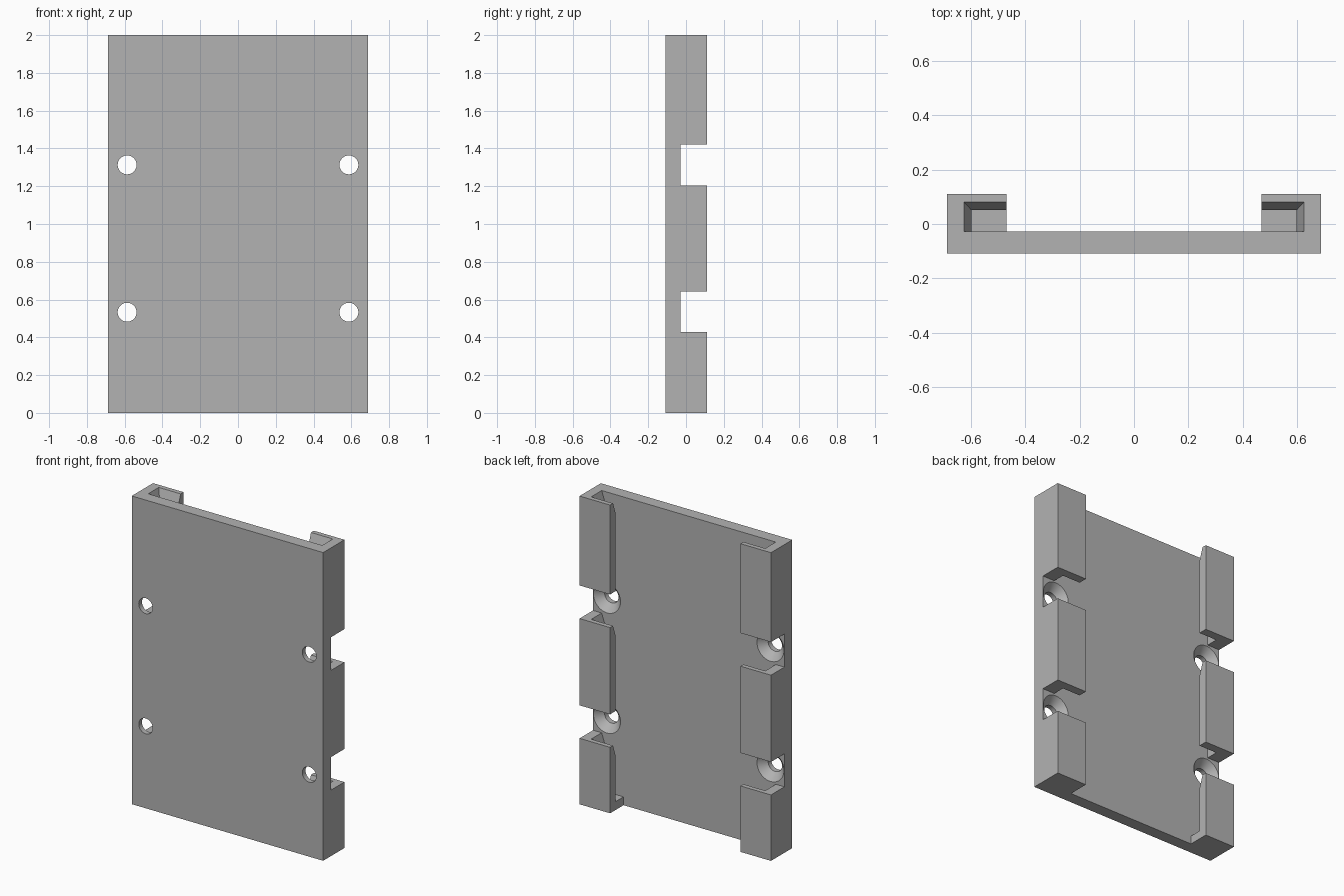
import bpy, bmesh, math
from mathutils import Matrix

cube = bpy.data.objects.get("Cube")
if cube:
    bpy.data.objects.remove(cube, do_unlink=True)

HALF_W, FRONT, FLOOR, BACK = 0.687, -0.108, -0.028, 0.11
LIP_X, LEAD = 0.468, 0.08
SEGMENTS = {"lower": (0, 0.428), "middle": (0.642, 1.205), "upper": (1.42, 2)}
HOLE_X, HOLE_Z = 0.587, (0.533, 1.313)
HOLE_R, SINK_R = 0.05, 0.097

grey = bpy.data.materials.new("plain grey")
grey.use_nodes = True
grey.diffuse_color = (0.45, 0.45, 0.45, 1)
grey.node_tree.nodes["Principled BSDF"].inputs["Base Color"].default_value = grey.diffuse_color


def loft(name, rings):
    """Closed solid through matching rings of points."""
    bm = bmesh.new()
    loops = [[bm.verts.new(p) for p in ring] for ring in rings]
    n = len(loops[0])
    for a, b in zip(loops, loops[1:]):
        for i in range(n):
            j = (i + 1) % n
            bm.faces.new((a[i], a[j], b[j], b[i]))
    bm.faces.new(loops[0][::-1])
    bm.faces.new(loops[-1])
    bmesh.ops.recalc_face_normals(bm, faces=bm.faces)
    mesh = bpy.data.meshes.new(name)
    bm.to_mesh(mesh)
    bm.free()
    mesh.materials.append(grey)
    ob = bpy.data.objects.new(name, mesh)
    bpy.context.collection.objects.link(ob)
    return ob


def box(name, x0, x1, y0, y1, z0, z1):
    return loft(name, [[(x0, y0, z), (x1, y0, z), (x1, y1, z), (x0, y1, z)] for z in (z0, z1)])


def circle(r, x, y, z, n=48):
    return [(x + r * math.cos(2 * math.pi * i / n), y, z + r * math.sin(2 * math.pi * i / n))
            for i in range(n)]


# Back plate with four countersunk screw holes
plate = box("back_plate", -HALF_W, HALF_W, FRONT, FLOOR, 0, 2)
cutters = []
for x in (-HOLE_X, HOLE_X):
    for z in HOLE_Z:
        slope = SINK_R - HOLE_R
        steps = ((HOLE_R, FRONT - 0.05), (HOLE_R, FLOOR - slope), (SINK_R + 0.002, FLOOR + 0.002))
        cutter = loft("screw_hole_cutter", [circle(r, x, y, z) for r, y in steps])
        cutter.hide_render = True
        cutters.append(cutter)
        mod = plate.modifiers.new("screw hole", "BOOLEAN")
        mod.operation, mod.solver, mod.object = "DIFFERENCE", "EXACT", cutter

bpy.context.view_layer.update()
cut = bpy.data.meshes.new_from_object(plate.evaluated_get(bpy.context.evaluated_depsgraph_get()))
plate.modifiers.clear()
plate.data = cut
for cutter in cutters:
    bpy.data.objects.remove(cutter, do_unlink=True)

# Smooth shading round the holes, sharp elsewhere
bpy.ops.object.select_all(action="DESELECT")
plate.select_set(True)
bpy.context.view_layer.objects.active = plate
bpy.ops.object.shade_smooth_by_angle(angle=math.radians(30))


def rail_ring(side, wall_x, lip_y, z):
    """Hooked cross-section of a rail: side wall plus inward lip."""
    profile = [(HALF_W, FLOOR), (HALF_W, BACK), (LIP_X, BACK),
               (LIP_X, lip_y), (wall_x, lip_y), (wall_x, FLOOR)]
    return [(side * x, y, z) for x, y in profile]


# Rails in three segments, each widening at its top as a lead-in
for side, label in ((1, "left"), (-1, "right")):
    for part, (z0, z1) in SEGMENTS.items():
        loft(f"{label}_{part}_rail", [
            rail_ring(side, 0.598, 0.052, z0),
            rail_ring(side, 0.598, 0.052, z1 - LEAD),
            rail_ring(side, 0.625, 0.08, z1)])
    # End stop closing the bottom of the channel
    x0, x1 = sorted((side * LIP_X, side * 0.598))
    box(f"{label}_end_stop", x0, x1, FLOOR, 0.052, 0, 0.054)
